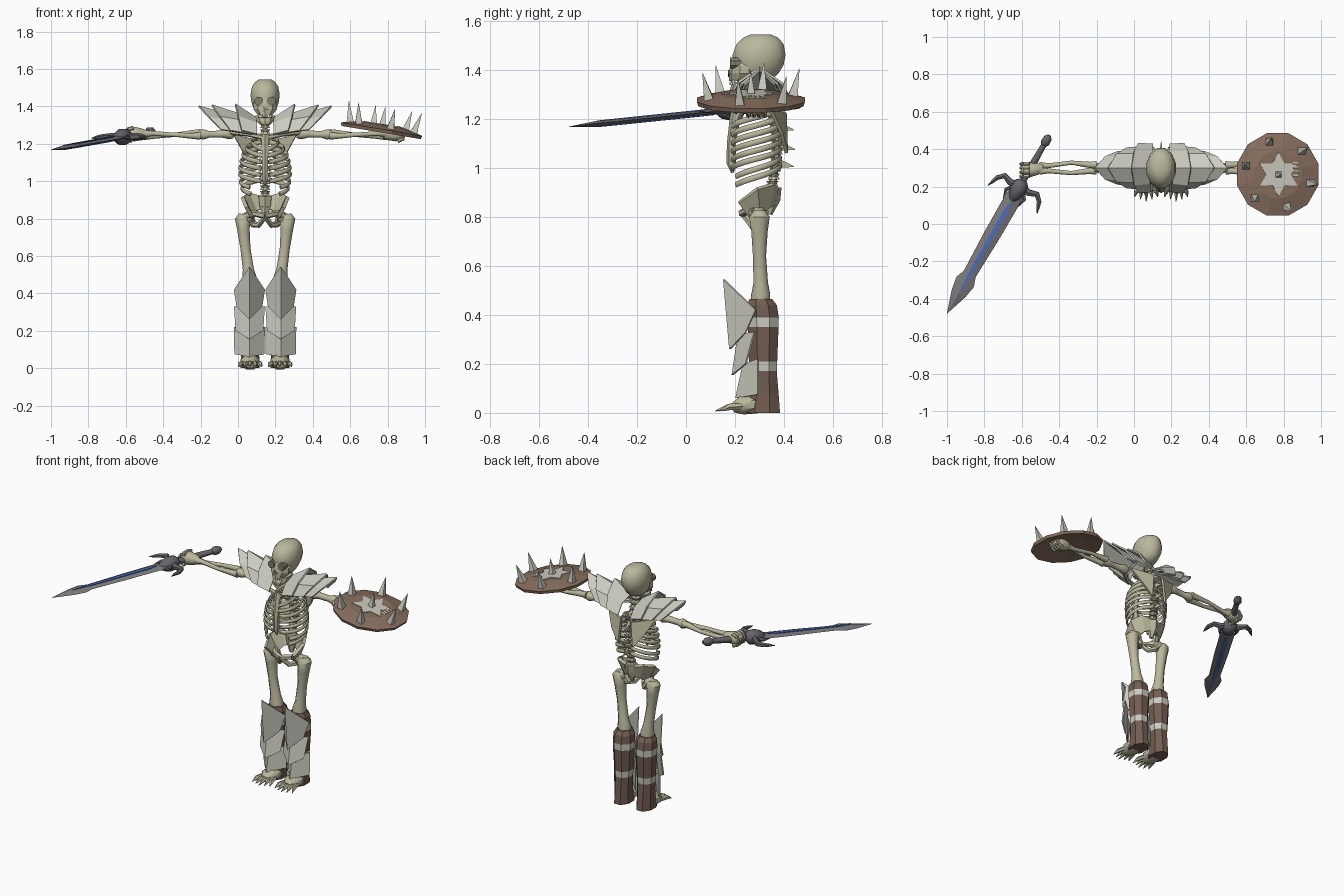
import bpy, bmesh, math
from mathutils import Vector, Matrix

if "Cube" in bpy.data.objects:
    bpy.data.objects.remove(bpy.data.objects["Cube"])

CX = 0.145   # body centre line in x
V = Vector

def material(name, rgb):
    m = bpy.data.materials.new(name)
    m.diffuse_color = (*rgb, 1)
    m.use_nodes = True
    m.node_tree.nodes["Principled BSDF"].inputs["Base Color"].default_value = m.diffuse_color
    return m

BONE = material("bone", (0.50, 0.48, 0.34))
DARK = material("socket shade", (0.21, 0.20, 0.14))
PLATE = material("pale plate", (0.60, 0.60, 0.53))
BROWN = material("shield wood", (0.25, 0.16, 0.115))
BOOT = material("boot leather", (0.17, 0.11, 0.085))
STEEL = material("sword steel", (0.20, 0.20, 0.215))
GRIP = material("dark steel", (0.13, 0.13, 0.145))
BLUE = material("blue inlay", (0.08, 0.16, 0.55))
BODY = Matrix.Translation((CX, 0, 0))
smooth = []

def mesh(name, verts, faces, mats, mtx=BODY, thick=0, rule=None, soft=False):
    if not isinstance(mats, list):
        mats = [mats]
    bm = bmesh.new()
    vs = [bm.verts.new(mtx @ V(v)) for v in verts]
    for f in faces:
        bm.faces.new([vs[i] for i in f])
    bmesh.ops.recalc_face_normals(bm, faces=bm.faces)
    if rule:
        for f in bm.faces:
            f.material_index = rule(f.calc_center_median())
    me = bpy.data.meshes.new(name)
    bm.to_mesh(me)
    bm.free()
    for m in mats:
        me.materials.append(m)
    ob = bpy.data.objects.new(name, me)
    bpy.context.collection.objects.link(ob)
    if thick:
        s = ob.modifiers.new("thickness", 'SOLIDIFY')
        s.thickness, s.offset = thick, 0
    if soft:
        smooth.append(ob)
    return ob

def loft(name, rings, mats, **kw):
    n, k = len(rings[0]), len(rings)
    faces = [(r*n+i, r*n+(i+1) % n, (r+1)*n+(i+1) % n, (r+1)*n+i) for r in range(k-1) for i in range(n)]
    faces += [tuple(range(n)), tuple(range((k-1)*n, k*n))]
    return mesh(name, [p for r in rings for p in r], faces, mats, **kw)

def tube(name, pts, radii, mat=BONE, n=8, flat=1.0, ref=(0, 0, 1), soft=True, **kw):
    """Round bar along a path; flat scales the thickness across ref."""
    pts = [V(p) for p in pts]
    if not isinstance(radii, (list, tuple)):
        radii = [radii]*len(pts)
    rings = []
    for i, p in enumerate(pts):
        t = (pts[min(i+1, len(pts)-1)] - pts[max(i-1, 0)]).normalized()
        r = V(ref) if abs(t.dot(V(ref))) < 0.9 else V((0, 1, 0))
        u = t.cross(r).normalized()
        v = u.cross(t)
        rings.append([p + radii[i]*(u*flat*math.cos(a) + v*math.sin(a))
                      for a in (2*math.pi*(j+.5)/n for j in range(n))])
    return loft(name, rings, mat, soft=soft, **kw)

def stack(name, rows, mats, x=0, n=10, **kw):
    """Horizontal rings (z, y centre, y radius, x radius)."""
    return loft(name, [[(x + rx*math.cos(a), y + ry*math.sin(a), z)
                for a in (2*math.pi*(j+.5)/n for j in range(n))] for z, y, ry, rx in rows], mats, **kw)

def sheet(name, rows, mat, thick):
    n = len(rows[0])
    faces = [(r*n+i, r*n+i+1, (r+1)*n+i+1, (r+1)*n+i) for r in range(len(rows)-1) for i in range(n-1)]
    return mesh(name, [p for r in rows for p in r], faces, mat, thick=thick)

# Skull, face and jaw
stack("cranium", [(1.36, .285, .065, .045), (1.385, .29, .09, .062), (1.42, .297, .105, .075), (1.46, .298, .112, .081),
      (1.505, .302, .1, .073), (1.53, .305, .075, .056), (1.544, .305, .045, .035)], BONE, n=12, soft=True)
stack("face", [(1.355, .225, .05, .042), (1.385, .238, .063, .066), (1.415, .24, .06, .066), (1.445, .25, .06, .05)], BONE)
stack("jaw", [(1.302, .215, .032, .03), (1.32, .23, .05, .047), (1.35, .25, .062, .055)], BONE)
tube("nose_hole", [(0, .2, 1.385), (0, .171, 1.385)], .017, DARK, n=3, soft=False)
for i in range(6):
    x = (i-2.5)*.012
    tube("tooth", [(x, .19+abs(x)*.3, 1.366), (x, .176+abs(x)*.5, 1.34)], .006, PLATE, n=4, soft=False)

# Spine with back spines
spine = [(.30, 1.36), (.31, 1.31), (.335, 1.25), (.36, 1.19), (.37, 1.12), (.37, 1.05), (.36, .98), (.35, .92), (.345, .86)]
tube("spine_core", [(0, y, z) for y, z in spine], .016, n=6)
for (y0, z0), (y1, z1) in zip(spine, spine[1:]):
    for t in (.25, .75):
        y, z = y0+(y1-y0)*t, z0+(z1-z0)*t
        stack("vertebra", [(z-.012, y, .027, .03), (z, y, .02, .022), (z+.012, y, .027, .03)], BONE, n=8)
for z, y in ((1.24, .34), (1.17, .37), (1.09, .375), (1.02, .37)):
    tube("back_spine", [(0, y, z), (0, y+.07, z-.015)], [.03, .002], n=4, flat=.4, soft=False)
tube("sacrum", [(0, .35, .92), (0, .35, .87), (0, .34, .81)], [.04, .035, .012], n=6)
tube("breastbone", [(0, .215, 1.245), (0, .2, 1.2), (0, .185, 1.1), (0, .185, 1.02), (0, .19, .98)],
     [.027, .022, .018, .02, .006], n=6)

def shin_plates(s):
    c, w = .084*s, .08
    for zt, yt, zw, yw, zb, yb, zc, yc, wb in (
            (.545, .155, .42, .285, .26, .18, .33, .245, .066), (.32, .215, .33, .28, .155, .19, .2, .245, .072),
            (.2, .235, .22, .295, .06, .205, .075, .295, .078)):
        sheet("shin_plate", [[(c-w, yw, zw), (c, yt, zt), (c+w, yw, zw)],
                             [(c-wb, yc, zc), (c, yb, zb), (c+wb, yc, zc)]], PLATE, .008)

for s in (-1, 1):
    P = lambda *pts: [(s*x, y, z) for x, y, z in pts]
    tube("eye_socket", P((.034, .23, 1.428), (.034, .18, 1.428)), .024, DARK, n=8, soft=False)
    # Ribs, sloping down to the front
    for i in range(8):
        w = (.07, .1, .12, .13, .136, .137, .133, .125)[i]
        end = math.pi*(1 if i < 6 else .85)
        pts = []
        for j in range(11):
            a = .1 + (end-.2)*j/10
            pts.append((w*math.sin(a)**.8, .288 + .098*math.cos(a), 1.245 - i*.034 - .075*j/10))
        tube("rib", P(*pts), .012, n=6, flat=.6)
    tube("collarbone", P((.015, .205, 1.235), (.09, .215, 1.25), (.19, .29, 1.265)), [.016, .012, .018], n=6)
    sheet("shoulder_blade", [P((.035, .405, 1.22), (.05, .41, 1.06)), P((.17, .34, 1.25), (.11, .39, 1.14))], BONE, .014)
    # Arms
    tube("upper_arm", P((.165, .30, 1.25), (.19, .30, 1.255), (.23, .30, 1.252), (.3, .30, 1.25), (.33, .30, 1.25), (.355, .30, 1.25)),
         [.022, .034, .021, .019, .03, .024])
    for d in (-1, 1):
        tube("forearm_bone", P((.345, .3+.016*d, 1.25+.008*d), (.38, .3+.016*d, 1.25+.008*d), (.48, .3+.028*d, 1.248),
             (.6, .298+.014*d, 1.247-.008*d), (.65, .298+.014*d, 1.247-.008*d)), [.022, .018, .012, .014, .022])
    tube("hand", P((.63, .297, 1.25), (.66, .295, 1.25), (.70, .29, 1.252), (.735, .288, 1.25), (.748, .288, 1.248)),
         [.022, .034, .042, .034, .015])
    for i in range(4):
        y = .255 + i*.022
        tube("finger", P(*[(.705 + .042*math.cos(a), y, 1.25 + .036*math.sin(a)) for a in (1.6, .9, .1, -.7, -1.5)]), .011, n=6)
    # Shoulder armour: three roofed plates (ridge in, ridge tip, low inner, low outer)
    for xa, za, xb, zb, xc, xd, wc, wd, zl in ((.11, 1.315, .355, 1.40, .10, .235, .10, .085, 1.255),
            (.08, 1.325, .285, 1.405, .07, .185, .115, .105, 1.25), (.045, 1.32, .16, 1.41, .045, .125, .125, .13, 1.25)):
        inner = P((xc, .3-wc, zl), (xa, .3-wc*.65, za-.01), (xa, .3, za+.015), (xa, .3+wc*.65, za-.01), (xc, .3+wc, zl))
        xm, zm = xd*.45+xb*.55, zl*.4+zb*.6
        outer = P((xd, .3-wd, zl+.02), (xm, .3-wd*.7, zm), (xb, .3, zb), (xm, .3+wd*.7, zm), (xd, .3+wd, zl+.02))
        sheet("shoulder_plate", [inner, outer], PLATE, .01)
    # Pelvis
    sheet("hip_wing", [P((.03, .37, .92), (.09, .355, .935), (.122, .29, .915), (.10, .215, .86)),
                       P((.02, .355, .85), (.05, .335, .84), (.075, .30, .81), (.07, .25, .81))], BONE, .02)
    tube("pubic_bone", P((.085, .285, .82), (.05, .25, .825), (0, .23, .815)), [.028, .016, .018], n=6)
    tube("sit_bone", P((.085, .30, .81), (.062, .305, .77), (.035, .27, .765), (.0, .235, .81)), [.026, .02, .016, .014], n=6)
    # Legs
    tube("hip_joint", P((.075, .295, .815), (.12, .30, .79)), [.032, .034])
    tube("thigh_bone", P((.118, .30, .825), (.12, .30, .80), (.116, .30, .74), (.105, .30, .64), (.09, .305, .53), (.083, .305, .48), (.08, .305, .45)),
         [.025, .045, .036, .029, .032, .042, .042])
    # Boots with two pale straps
    stack("boot", [(0, .31, .08, .055), (.08, .315, .068, .052), (.17, .315, .06, .054), (.21, .315, .062, .057), (.35, .315, .068, .066),
          (.39, .315, .069, .066), (.44, .31, .066, .063), (.465, .305, .05, .048)], [BOOT, PLATE], x=.08*s, n=8,
          rule=lambda c: int(.17 < c.z < .21 or .35 < c.z < .39))
    shin_plates(s)
    # Feet with claw toes
    tube("foot", P((.08, .29, .035), (.08, .23, .032), (.08, .19, .02)), [.04, .042, .02], n=8, flat=1.3)
    for i in range(5):
        o = (i-2)*.024
        tube("toe", P((.08+o*.8, .23, .026), (.08+o*1.1, .175, .024), (.08+o*1.3, .12+abs(i-2)*.012, .008)),
             [.014, .014, .002], n=5, soft=False)

# Shield: twelve-sided low dome with star and spikes
SH = Matrix.Translation((.768, .265, 1.278)) @ Matrix.Rotation(.165, 4, 'Y')
ring = lambda r, z, n=12: [(r*math.cos(2*math.pi*(j+.5)/n), r*math.sin(2*math.pi*(j+.5)/n), z) for j in range(n)]
loft("shield", [ring(.12, .0), ring(.222, -.018), ring(.228, 0), ring(.13, .024)], BROWN, mtx=SH)
star = [((.118 if j % 2 else .066)*math.sin(math.pi*(j+1)/6), (.118 if j % 2 else .066)*math.cos(math.pi*(j+1)/6)) for j in range(12)]
loft("shield_star", [[(x, y, z) for x, y in star] for z in (.022, .028)], PLATE, mtx=SH)
for k in range(7):
    a, r = math.radians(45 + 60*k), (.178 if k < 6 else 0)
    c, q = math.cos(a), math.sin(a)
    tube("shield_spike", [(r*c, r*q, .01), ((r*1.15)*c, (r*1.15)*q, .12)], [.027, .001], PLATE, n=4, soft=False, mtx=SH)

# Sword: local x across, y towards the tip
d = V((-.498, -.867, -.09)).normalized()
p = V((.867, -.498, 0)).normalized()
SW = Matrix.Translation((-.61, .2, 1.238)) @ Matrix((p, d, p.cross(d))).transposed().to_4x4()
blade = [(.02, .034), (.08, .046), (.3, .044), (.54, .036), (.59, .054), (.66, .042), (.785, .001)]
loft("blade", [[(-w, y, 0), (0, y, -.012 if w > .01 else -.001), (w, y, 0), (0, y, .012 if w > .01 else .001)]
               for y, w in blade], STEEL, mtx=SW)
loft("blade_inlay", [[(x*w, y, z) for x, z in ((-1, -.0135), (1, -.0135), (1, .0135), (-1, .0135))]
                     for y, w in ((.1, .004), (.16, .012), (.55, .009), (.65, .002))], BLUE, mtx=SW)
tube("guard_knob", [(0, -.04, 0), (0, -.02, 0), (0, .02, 0), (0, .06, 0), (0, .09, 0)], [.02, .042, .046, .034, .01], GRIP, mtx=SW)
for s in (-1, 1):
    tube("guard_horn", [(s*x, y, 0) for x, y in ((.02, 0), (.06, .005), (.1, -.01), (.13, .02), (.14, .05), (.152, .08))],
         [.022, .02, .017, .014, .01, .002], GRIP, n=6, mtx=SW)
    tube("guard_fang", [(s*.03, .02, 0), (s*.055, .05, 0), (s*.045, .1, 0)], [.014, .012, .002], GRIP, n=5, mtx=SW)
tube("grip", [(0, -.03, 0), (0, -.15, 0), (0, -.27, 0)], [.017, .02, .015], GRIP, mtx=SW)
tube("pommel", [(0, -.255, 0), (0, -.27, 0), (0, -.3, 0), (0, -.318, 0)], [.015, .026, .024, .01], GRIP, mtx=SW)

# Smooth the rounded bones
bpy.ops.object.select_all(action='DESELECT')
for ob in smooth:
    ob.select_set(True)
bpy.context.view_layer.objects.active = smooth[0]
bpy.ops.object.shade_smooth_by_angle(angle=math.radians(46))
